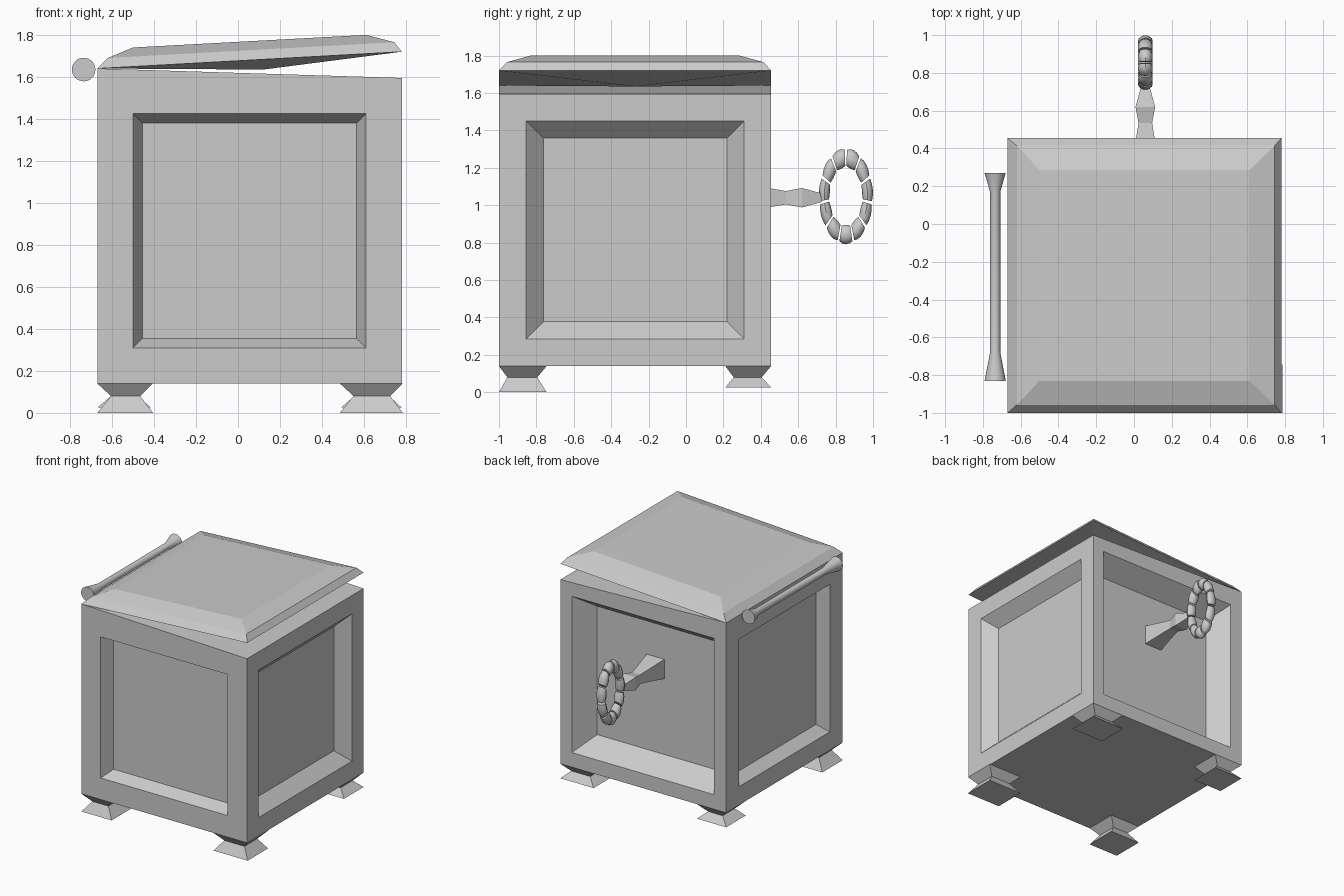
import bpy, bmesh, math
from mathutils import Vector

if "Cube" in bpy.data.objects:
    bpy.data.objects.remove(bpy.data.objects["Cube"])

grey = bpy.data.materials.new("light_grey")
grey.diffuse_color = (0.6, 0.6, 0.6, 1)
grey.use_nodes = True
grey.node_tree.nodes["Principled BSDF"].inputs["Base Color"].default_value = grey.diffuse_color

X0, X1, Y0, Y1 = -0.67, 0.78, -1.0, 0.455   # body footprint


def finish(name, bm, smooth=False):
    bmesh.ops.remove_doubles(bm, verts=bm.verts, dist=1e-5)
    bmesh.ops.recalc_face_normals(bm, faces=bm.faces)
    me = bpy.data.meshes.new(name)
    bm.to_mesh(me)
    bm.free()
    me.materials.append(grey)
    ob = bpy.data.objects.new(name, me)
    bpy.context.collection.objects.link(ob)
    if smooth:
        bpy.ops.object.select_all(action='DESELECT')
        ob.select_set(True)
        bpy.context.view_layer.objects.active = ob
        bpy.ops.object.shade_smooth_by_angle(angle=math.radians(35))
    return ob


def loft(bm, loops, cap_start=True, cap_end=True):
    """Bridge a series of equally sized closed loops."""
    rings = [[bm.verts.new(p) for p in loop] for loop in loops]
    n = len(rings[0])
    for a, b in zip(rings, rings[1:]):
        for i in range(n):
            j = (i + 1) % n
            bm.faces.new((a[i], a[j], b[j], b[i]))
    if cap_start:
        bm.faces.new(rings[0])
    if cap_end:
        bm.faces.new(rings[-1])
    return rings


def rect(x0, x1, y0, y1, z0, z1=None):
    """Rectangle around z, sloping from z0 on the left to z1 on the right."""
    z1 = z0 if z1 is None else z1
    return [(x0, y0, z0), (x1, y0, z1), (x1, y1, z1), (x0, y1, z0)]


# Body: four framed walls with splayed recesses, floor and sloping top
ZB, ZL, ZR = 0.14, 1.64, 1.595
bm = bmesh.new()


def wall(place, u0, u1, top0, top1, opening, taper, depth):
    a, b, c, d = opening
    t = taper
    outline = [(u0, ZB), (u1, ZB), (u1, top1), (u0, top0)]
    hole = [(a, c), (b, c), (b, d), (a, d)]
    inner = [(a + t, c + t), (b - t, c + t), (b - t, d - t), (a + t, d - t)]
    loft(bm, [[place(u, v, 0) for u, v in outline],
              [place(u, v, 0) for u, v in hole],
              [place(u, v, depth) for u, v in inner]], cap_start=False)


wall(lambda u, v, d: (u, Y0 + d, v), X0, X1, ZL, ZR,
     (-0.50, 0.61, 0.31, 1.425), 0.045, 0.095)
wall(lambda u, v, d: (u, Y1 - d, v), X0, X1, ZL, ZR,
     (-0.565, 0.68, 0.255, 1.49), 0.11, 0.16)
wall(lambda u, v, d: (X1 - d, u, v), Y0, Y1, ZR, ZR,
     (-0.855, 0.31, 0.285, 1.45), 0.092, 0.095)
wall(lambda u, v, d: (X0 + d, u, v), Y0, Y1, ZL, ZL,
     (-0.84, 0.295, 0.285, 1.45), 0.06, 0.08)
for loop in (rect(X0, X1, Y0, Y1, ZB), rect(X0, X1, Y0, Y1, ZL, ZR)):
    bm.faces.new([bm.verts.new(p) for p in loop])
finish("body", bm)

# Lid: bevelled slab, hinged open on the left, with a sagging underside
bm = bmesh.new()
rings = loft(bm, [rect(X0, X1, Y0, Y1, 1.64, 1.72),
                  rect(-0.62, 0.745, -0.957, 0.415, 1.69, 1.765),
                  rect(-0.50, 0.61, -0.83, 0.285, 1.74, 1.80)], cap_start=False)
low = bm.verts.new((0.12, -0.27, 1.635))
for i in range(4):
    bm.faces.new((rings[0][i], rings[0][(i + 1) % 4], low))
finish("lid", bm)

# Feet: waisted square blocks
feet = {
    "front_left_foot": (-0.67, -0.405, -1.0, -0.745, 0.0),
    "front_right_foot": (0.485, 0.785, -1.0, -0.745, 0.0),
    "back_left_foot": (-0.67, -0.415, 0.21, 0.455, 0.025),
    "back_right_foot": (0.49, 0.78, 0.21, 0.455, 0.025),
}
for name, (x0, x1, y0, y1, z) in feet.items():
    bm = bmesh.new()
    loft(bm, [rect(x0, x1, y0, y1, z),
              rect(x0 + 0.065, x1 - 0.06, y0 + 0.045, y1 - 0.05, 0.08),
              rect(x0, x1, y0, y1, ZB)])
    finish(name, bm)

# Hinge rod with flared ends
bm = bmesh.new()
N = 32
loft(bm, [[(-0.735 + r * math.cos(2 * math.pi * i / N), y,
            1.635 + r * math.sin(2 * math.pi * i / N)) for i in range(N)]
          for y, r in ((-0.83, 0.056), (-0.68, 0.027), (0.17, 0.027), (0.27, 0.056))])
finish("hinge_rod", bm, smooth=True)

# Handle stem: square section, rooted in the back recess
bm = bmesh.new()
loft(bm, [[(0.06 + a * r, y, 1.04 + b * r) for a, b in ((-1, -1), (1, -1), (1, 1), (-1, 1))]
          for y, r in ((0.29, 0.078), (0.455, 0.049), (0.535, 0.036),
                       (0.62, 0.052), (0.725, 0.023))])
finish("handle_stem", bm)

# Handle ring: eleven beads on an oval
bm = bmesh.new()
BEADS, SIDES, STEPS = 11, 12, 4
for k in range(BEADS):
    mid = -math.pi / 2 + 2 * math.pi * k / BEADS
    half = 0.87 * math.pi / BEADS
    loops = []
    for s in range(STEPS + 1):
        f = 2 * s / STEPS - 1
        ang = mid + half * f
        r = 0.052 - 0.009 * f * f
        loop = []
        for i in range(SIDES):
            t = 2 * math.pi * i / SIDES
            R = 0.205 + r * math.cos(t)
            loop.append((0.06 + 0.75 * r * math.sin(t),
                         0.855 + 0.565 * R * math.cos(ang),
                         1.048 + R * math.sin(ang)))
        loops.append(loop)
    loft(bm, loops)
finish("handle_ring", bm, smooth=True)
